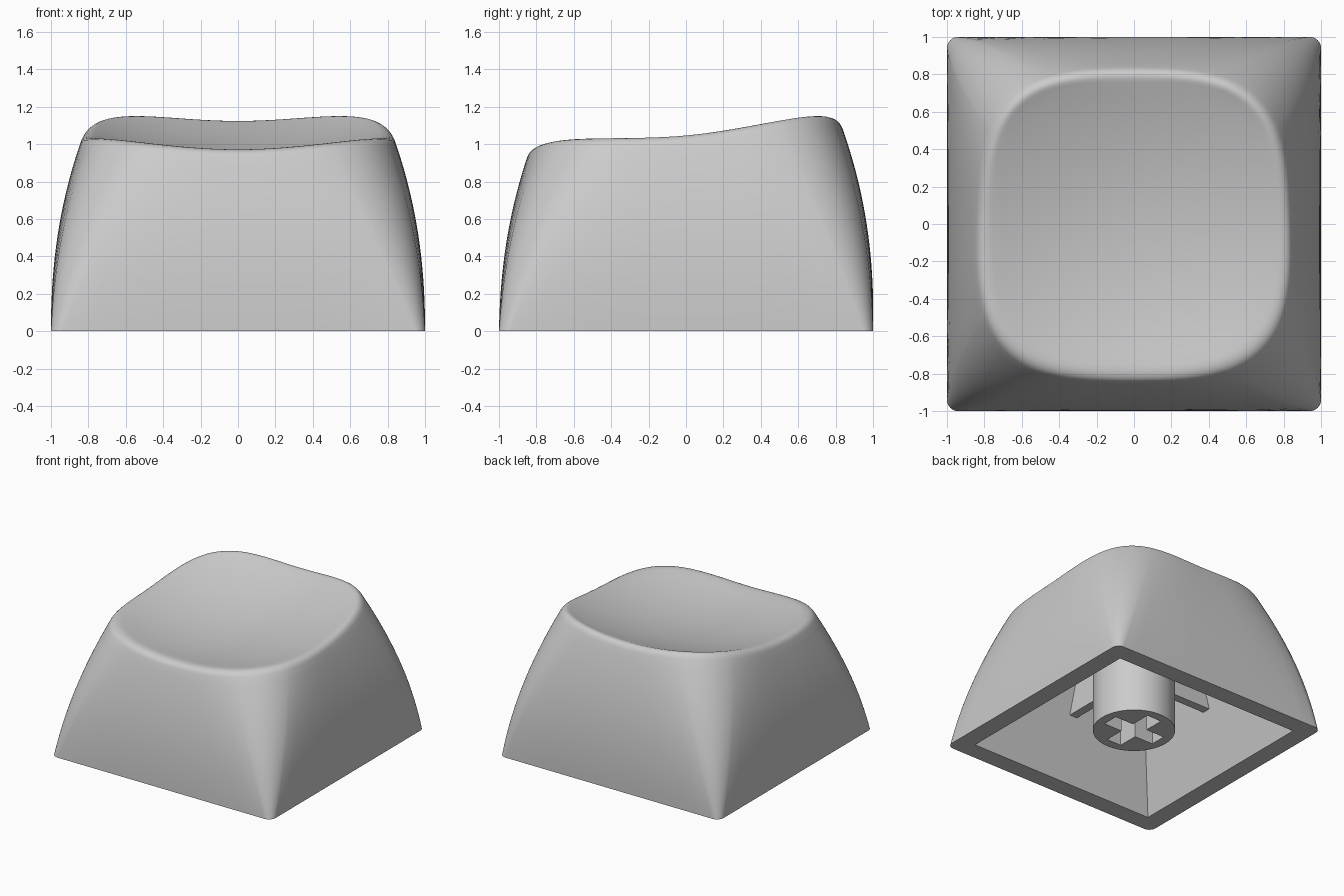
import bpy, bmesh
from math import sin, cos, tan, radians, pi
from mathutils import Vector

if "Cube" in bpy.data.objects:
    bpy.data.objects.remove(bpy.data.objects["Cube"])

STEPS = 14            # points per side and per corner
WALL_RINGS = 18
CORNER_A = 31         # polar angle where the corner patch starts at the rim


def add_object(name, bm):
    bmesh.ops.recalc_face_normals(bm, faces=bm.faces)
    mesh = bpy.data.meshes.new(name)
    bm.to_mesh(mesh)
    bm.free()
    ob = bpy.data.objects.new(name, mesh)
    bpy.context.collection.objects.link(ob)
    return ob


def activate(ob):
    bpy.ops.object.select_all(action='DESELECT')
    ob.select_set(True)
    bpy.context.view_layer.objects.active = ob


def box(name, lo, hi):
    bm = bmesh.new()
    bmesh.ops.create_cube(bm, size=1)
    for v in bm.verts:
        v.co = Vector([l + (c + 0.5) * (h - l) for c, l, h in zip(v.co, lo, hi)])
    return add_object(name, bm)


def cut(ob, cutter):
    cutter.hide_render = True
    mod = ob.modifiers.new("cut", 'BOOLEAN')
    mod.operation = 'DIFFERENCE'
    mod.solver = 'EXACT'
    mod.object = cutter
    activate(ob)
    bpy.ops.object.modifier_apply(modifier=mod.name)
    bpy.data.objects.remove(cutter, do_unlink=True)


def squircle(a, n=3.3):
    c, s = cos(a), sin(a)
    k = (abs(c) ** n + abs(s) ** n) ** (-1 / n)
    return Vector((c * k, s * k))


def outlines():
    """Matching unit outlines: tight rounded square (base), squircle (rim)."""
    base, rim, r = [], [], 0.06
    for q in range(4):
        turn = q * pi / 2
        pts = []
        for i in range(STEPS):      # straight side
            t = i / STEPS * 2 - 1
            pts.append((Vector((1, t * (1 - r))), radians(CORNER_A * t)))
        for i in range(STEPS):      # rounded corner
            t = i / STEPS
            b = t * pi / 2
            pts.append((Vector((1 - r + r * cos(b), 1 - r + r * sin(b))),
                        radians(CORNER_A + t * (90 - 2 * CORNER_A))))
        for p, a in pts:
            base.append(Vector((p.x * cos(turn) - p.y * sin(turn),
                                p.x * sin(turn) + p.y * cos(turn))))
            rim.append(squircle(a + turn))
    return base, rim


def dish(p):
    return 0.934 + 0.096 * p.y + 0.19 * (p.x ** 2 + p.y ** 2)


def on_dish(p, scale):
    q = Vector((p.x * scale, p.y * scale + 0.005))
    return Vector((q.x, q.y, dish(q)))


def wall_point(b, r, s):
    z = s * dish(r * 0.82)
    p = b.lerp(r, s) * (1 - 0.155 * z ** 2.2)
    return Vector((p.x, p.y + 0.02 * z, z))


# Cap: curved walls, rounded rim and spherical dish
base, rim = outlines()
pairs = list(zip(base, rim))
TOP = 0.95
rings = [[wall_point(b, r, TOP * i / WALL_RINGS) for b, r in pairs]
         for i in range(WALL_RINGS + 1)]
for i in range(1, 7):
    t = i / 6
    rings.append([wall_point(b, r, TOP) * (1 - t) ** 2
                  + wall_point(b, r, 1.0) * 2 * t * (1 - t)
                  + on_dish(r, 0.755) * t * t for b, r in pairs])
for i in range(1, 12):
    rings.append([on_dish(r, 0.755 * (1 - i / 12)) for r in rim])

bm = bmesh.new()
loops = [[bm.verts.new(p) for p in ring] for ring in rings]
n = len(base)
for lo, hi in zip(loops, loops[1:]):
    for i in range(n):
        j = (i + 1) % n
        bm.faces.new((lo[i], lo[j], hi[j], hi[i]))
centre = bm.verts.new(on_dish(Vector((0, 0)), 0))
for i in range(n):
    bm.faces.new((loops[-1][i], loops[-1][(i + 1) % n], centre))
bm.faces.new(list(reversed(loops[0])))
cap = add_object("cap_shell", bm)

# Hollow underside: tapered square cavity
cavity = box("cavity_cutter", (-1, -1, -0.1), (1, 1, 0.86))
for v in cavity.data.vertices:
    half = 0.85 - 0.28 * v.co.z
    v.co.x *= half
    v.co.y *= half
cut(cap, cavity)

# Stem with cross-shaped socket
bm = bmesh.new()
bmesh.ops.create_cone(bm, cap_ends=True, segments=64, radius1=0.31,
                      radius2=0.31, depth=0.82)
bmesh.ops.translate(bm, verts=bm.verts, vec=(0, 0, 0.065 + 0.41))
stem = add_object("stem", bm)
A, W = 0.235, 0.066
cut(stem, box("slot_x", (-A, -W, -0.1), (A, W, 0.6)))
cut(stem, box("slot_y", (-W, -A, -0.1), (W, A, 0.6)))

# Four ribs joining the stem to the walls
for i in range(4):
    rib = box(f"rib_{i + 1}", (0.28, -0.035, 0.5), (0.73, 0.035, 0.87))
    rib.rotation_euler.z = i * pi / 2

for ob in (cap, stem):
    activate(ob)
    bpy.ops.object.shade_smooth_by_angle(angle=radians(35))
